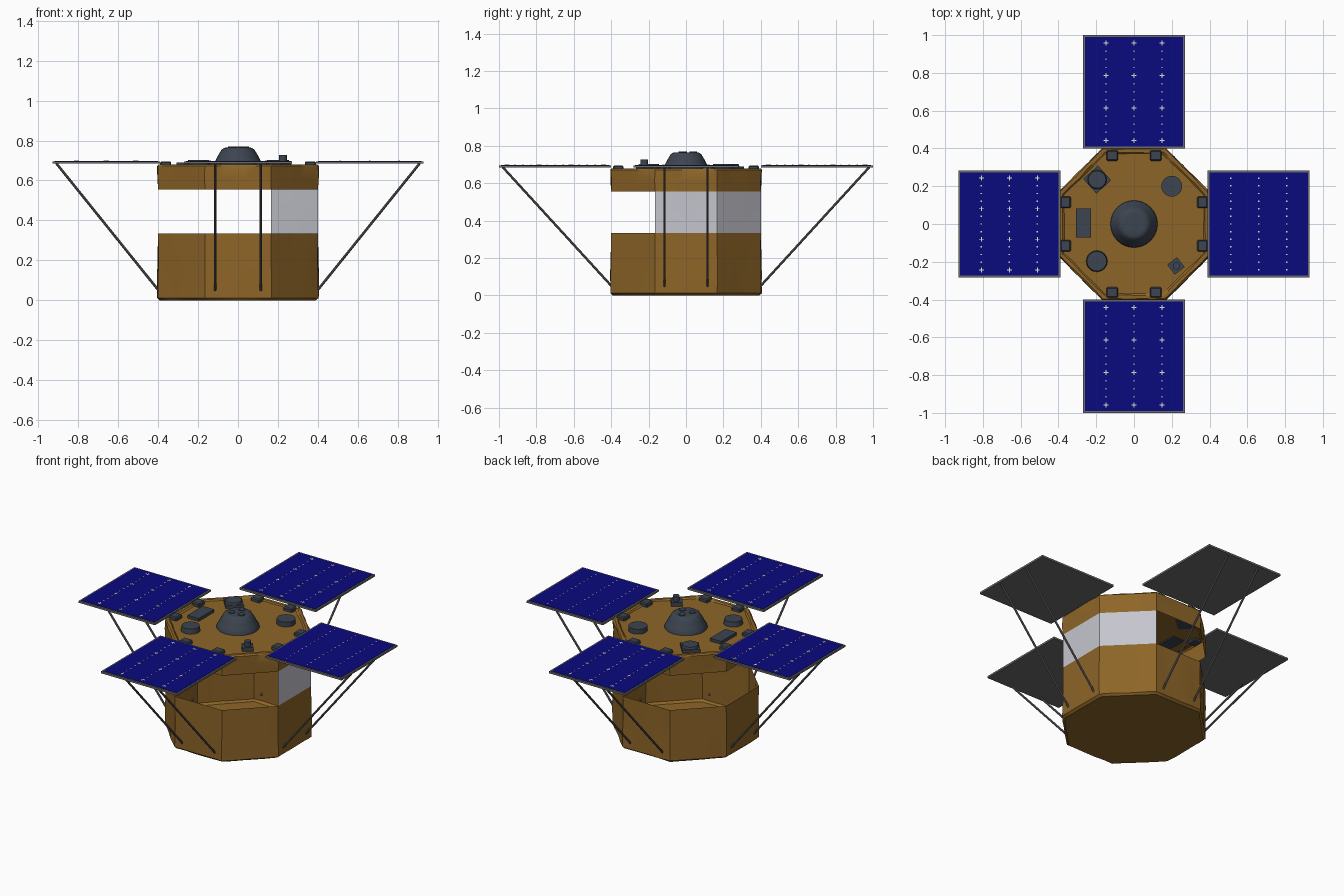
import bpy, bmesh, math, random
from mathutils import Vector, Matrix

if "Cube" in bpy.data.objects:
    bpy.data.objects.remove(bpy.data.objects["Cube"])

random.seed(4)


def material(name, rgb):
    m = bpy.data.materials.new(name)
    m.diffuse_color = (*rgb, 1)
    m.use_nodes = True
    m.node_tree.nodes["Principled BSDF"].inputs["Base Color"].default_value = m.diffuse_color
    return m


FOIL = material("bronze foil", (0.27, 0.13, 0.021))
SILVER = material("silver panel", (0.56, 0.56, 0.62))
CELL = material("blue cells", (0.003, 0.003, 0.21))
GREY = material("grey frame", (0.15, 0.15, 0.155))
SLATE = material("dark slate", (0.045, 0.058, 0.08))
PALE = material("pale contacts", (0.8, 0.8, 0.68))


def finish(name, bm, mats, smooth=True):
    me = bpy.data.meshes.new(name)
    bm.to_mesh(me)
    bm.free()
    for m in mats:
        me.materials.append(m)
    ob = bpy.data.objects.new(name, me)
    bpy.context.collection.objects.link(ob)
    if smooth:
        bpy.ops.object.select_all(action='DESELECT')
        ob.select_set(True)
        bpy.context.view_layer.objects.active = ob
        bpy.ops.object.shade_smooth_by_angle(angle=math.radians(30))
    return ob


def add_box(bm, centre, size, turn=0.0):
    mat = (Matrix.Translation(centre) @ Matrix.Rotation(turn, 4, 'Z')
           @ Matrix.Diagonal((*size, 1)))
    bmesh.ops.create_cube(bm, size=1, matrix=mat)


def add_tube(bm, a, b, r1, r2=None, sides=24):
    a, b = Vector(a), Vector(b)
    mat = (Matrix.Translation((a + b) / 2)
           @ (b - a).to_track_quat('Z', 'Y').to_matrix().to_4x4())
    bmesh.ops.create_cone(bm, cap_ends=True, segments=sides, radius1=r1,
                          radius2=r1 if r2 is None else r2,
                          depth=(b - a).length, matrix=mat)


def lathe(bm, profile, sides=32):
    rings = [[bm.verts.new((r * math.cos(t), r * math.sin(t), z))
              for t in (2 * math.pi * i / sides for i in range(sides))]
             for r, z in profile]
    for lo, hi in zip(rings, rings[1:]):
        for i in range(sides):
            j = (i + 1) % sides
            bm.faces.new((lo[i], lo[j], hi[j], hi[i]))
    bm.faces.new(rings[-1])
    bm.faces.new(rings[0][::-1])


# Octagonal foil shell, open window band except on two silver sides
SEG = 5
LEVELS = [(0, .39), (.012, .404), (.11, .403), (.22, .401), (.335, .4),
          (.555, .4), (.615, .402), (.672, .403), (.68, .396), (.68, .378), (.672, .37)]
bm = bmesh.new()
rings = []
for z, apothem in LEVELS:
    ring = []
    for side in range(8):
        a = [Vector((math.cos(t), math.sin(t))) * apothem / math.cos(math.pi / 8)
             for t in (math.radians(45 * side - 22.5), math.radians(45 * side + 22.5))]
        for s in range(SEG):
            p = a[0].lerp(a[1], s / SEG)
            if z not in (.335, .555):
                p *= 1 + random.uniform(-.009, .007)
            ring.append(bm.verts.new((p.x, p.y, z)))
    rings.append(ring)
n = 8 * SEG
for lo, hi in zip(rings, rings[1:]):
    band = lo is rings[4]
    for i in range(n):
        if band and i // SEG > 1:
            continue
        j = (i + 1) % n
        f = bm.faces.new((lo[i], lo[j], hi[j], hi[i]))
        f.material_index = int(band)
bm.faces.new(rings[0][::-1])
bm.faces.new(rings[-1])
finish("foil_body", bm, [FOIL, SILVER])

# Four solar wings, each with frame, cells, contacts, struts and hinges
for k, name in enumerate(("right", "back", "left", "front")):
    inner, outer, half = (.39, .93, .282) if k % 2 == 0 else (.4, 1.0, .27)
    mid, length = (inner + outer) / 2, outer - inner
    spin = Matrix.Rotation(k * math.pi / 2, 4, 'Z')

    bm = bmesh.new()
    add_box(bm, (mid, 0, .690), (length, 2 * half, .012))
    bm.transform(spin)
    finish(name + "_panel_frame", bm, [GREY], False)

    bm = bmesh.new()
    add_box(bm, (mid, 0, .6965), (length - .02, 2 * half - .02, .003))
    bm.transform(spin)
    finish(name + "_solar_cells", bm, [CELL], False)

    bm = bmesh.new()
    for col in (-.148, 0, .148):
        for row in range(13):
            # small dashes, with a cross at every fourth row
            u = (row / 12 - .5) * .86
            if k % 2:
                c = (mid + u * length, col + .0, .6985)
            else:
                c = (mid + col, u * 2 * half, .6985)
            if row % 4 == 0 and k:
                add_box(bm, c, (.026, .005, .001))
                add_box(bm, c, (.005, .026, .001))
            else:
                add_box(bm, c, (.007, .007, .001))
    bm.transform(spin)
    finish(name + "_cell_contacts", bm, [PALE], False)

    bm = bmesh.new()
    for y in (-.115, .115):
        add_tube(bm, (.398, y, .05), (outer - .02, y, .686), .0065, sides=10)
    bm.transform(spin)
    finish(name + "_struts", bm, [GREY])

    bm = bmesh.new()
    for y in (-.115, .115):
        add_box(bm, (.362, y, .675), (.055, .062, .04))
    bmesh.ops.bevel(bm, geom=bm.edges[:], offset=.006, segments=1, affect='EDGES')
    bm.transform(spin)
    finish(name + "_hinges", bm, [SLATE], False)

# Central domed antenna with three small ports
bm = bmesh.new()
lathe(bm, [(.125, .67), (.123, .685), (.113, .70), (.097, .73),
           (.082, .755), (.07, .763), (.055, .765)])
finish("central_dome", bm, [SLATE])
bm = bmesh.new()
for x, y in ((0, .04), (-.03, -.02), (.035, -.015)):
    add_tube(bm, (x, y, .76), (x, y, .769), .02, sides=16)
finish("dome_ports", bm, [SLATE])

# Small instruments around the top deck
bm = bmesh.new()
add_box(bm, (-.195, .235, .679), (.105, .105, .022), math.radians(42))
add_tube(bm, (-.195, .235, .685), (-.195, .235, .703), .052, .046)
finish("square_sensor", bm, [SLATE])

bm = bmesh.new()
add_tube(bm, (.2, .2, .668), (.2, .2, .703), .055)
finish("round_sensor", bm, [SLATE])

bm = bmesh.new()
add_tube(bm, (-.197, -.197, .668), (-.197, -.197, .703), .057, .052)
finish("round_receiver", bm, [SLATE])

bm = bmesh.new()
add_box(bm, (-.267, .005, .678), (.08, .155, .026))
finish("flat_box", bm, [SLATE], False)

bm = bmesh.new()
add_box(bm, (.222, -.222, .682), (.066, .066, .03), math.radians(38))
add_tube(bm, (.225, -.222, .69), (.225, -.222, .727), .02, sides=16)
finish("small_antenna", bm, [SLATE])
